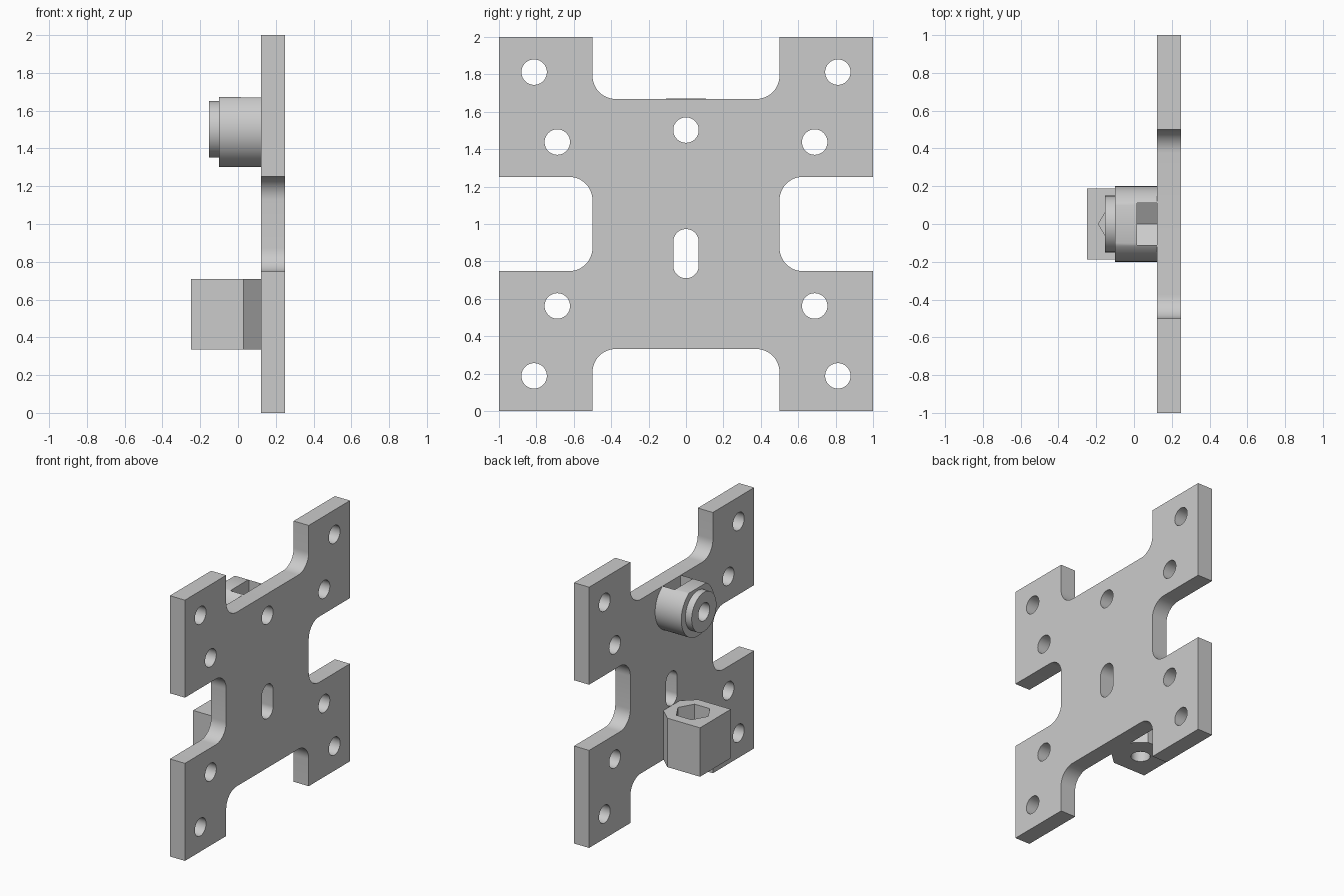
import bpy, bmesh, math

cube = bpy.data.objects.get("Cube")
if cube:
    bpy.data.objects.remove(cube, do_unlink=True)

grey = bpy.data.materials.new("plain grey")
grey.use_nodes = True
colour = (0.6, 0.6, 0.6, 1)
grey.diffuse_color = colour
grey.node_tree.nodes["Principled BSDF"].inputs["Base Color"].default_value = colour


def arc(cx, cy, r, start, end, n):
    """Points on an arc, angles in degrees, both ends included."""
    angles = [math.radians(start + (end - start) * i / n) for i in range(n + 1)]
    return [(cx + r * math.cos(a), cy + r * math.sin(a)) for a in angles]


def circle(cx, cy, r, n=48, start=0):
    return arc(cx, cy, r, start, start + 360, n)[:-1]


def prism(name, points, axis, low, high):
    """Extrude a profile: (y, z) along X or (x, y) along Z."""
    bm = bmesh.new()
    def place(a, b, c):
        return (c, a, b) if axis == "X" else (a, b, c)
    bottom = [bm.verts.new(place(a, b, low)) for a, b in points]
    top = [bm.verts.new(place(a, b, high)) for a, b in points]
    bm.faces.new(bottom[::-1])
    bm.faces.new(top)
    for i in range(len(points)):
        j = (i + 1) % len(points)
        bm.faces.new((bottom[i], bottom[j], top[j], top[i]))
    bmesh.ops.recalc_face_normals(bm, faces=bm.faces)
    mesh = bpy.data.meshes.new(name)
    bm.to_mesh(mesh)
    bm.free()
    mesh.materials.append(grey)
    obj = bpy.data.objects.new(name, mesh)
    bpy.context.collection.objects.link(obj)
    return obj


def activate(obj):
    bpy.ops.object.select_all(action="DESELECT")
    obj.select_set(True)
    bpy.context.view_layer.objects.active = obj


def cut(obj, points, axis, low, high):
    cutter = prism("cutter", points, axis, low, high)
    cutter.hide_render = True
    activate(obj)
    mod = obj.modifiers.new("cut", "BOOLEAN")
    mod.operation, mod.solver, mod.object = "DIFFERENCE", "EXACT", cutter
    bpy.ops.object.modifier_apply(modifier=mod.name)
    bpy.data.objects.remove(cutter, do_unlink=True)


BACK, FACE = 0.25, 0.122        # plate thickness range in x
EDGE = 1.672                    # height of the top notch floor
HOLE = 0.068
BOSS_Z = 1.502
R = 0.125

# Plate outline: one quadrant around the centre, mirrored to four
quarter = arc(0.5 + R, 0.252 - R, R, 180, 90, 12) + [(1, 0.252), (1, 1), (0.5, 1)]
quarter += arc(0.5 - R, 0.668 + R, R, 0, -90, 12)
half = quarter + [(-y, z) for y, z in reversed(quarter)]
outline = half + [(-y, -z) for y, z in half]
plate = prism("mounting_plate", [(y, z + 1) for y, z in outline], "X", FACE, BACK)

# Corner holes, centre hole and slot
for sy in (-1, 1):
    for sz in (-1, 1):
        for y, z in ((0.812, 0.812), (0.688, 0.438)):
            cut(plate, circle(sy * y, 1 + sz * z, HOLE), "X", 0, 0.5)
cut(plate, circle(0, BOSS_Z, HOLE), "X", 0, 0.5)
slot = arc(0, 0.905, HOLE, 0, 180, 24) + arc(0, 0.778, HOLE, 180, 360, 24)
cut(plate, slot, "X", 0, 0.5)

# Round boss, trimmed flush with the notch, with a nut pocket open at the top
profile = [(y, min(z, EDGE)) for y, z in circle(0, BOSS_Z, 0.2, 96)]
profile = [p for i, p in enumerate(profile)
           if not (p[1] == EDGE and profile[i - 1][1] == EDGE
                   and profile[(i + 1) % len(profile)][1] == EDGE)]
boss = prism("pivot_boss", profile, "X", -0.1, FACE)
w = 0.11
point = w / math.cos(math.radians(30))
pocket = [(0, BOSS_Z - point), (w, BOSS_Z - point / 2), (w, 2), (-w, 2), (-w, BOSS_Z - point / 2)]
cut(boss, pocket, "X", 0.015, 0.2)
cut(boss, circle(0, BOSS_Z, HOLE), "X", -0.5, 0.5)

lip = prism("boss_lip", circle(0, BOSS_Z, 0.15, 64), "X", -0.153, -0.1)
cut(lip, circle(0, BOSS_Z, HOLE), "X", -0.5, 0.5)

# Nut block, narrowing towards the plate, with hex pocket and bolt hole
side = [(-0.25, 0.187), (0.028, 0.187), (FACE, 0.1)]
block = prism("nut_block", side + [(x, -y) for x, y in reversed(side)], "Z", 0.335, 0.71)
cut(block, circle(-0.06, 0, 0.128, 6), "Z", 0.52, 1)
cut(block, circle(-0.06, 0, HOLE), "Z", 0, 1)

for obj in (plate, boss, lip, block):
    activate(obj)
    bpy.ops.object.shade_smooth_by_angle(angle=math.radians(25))
